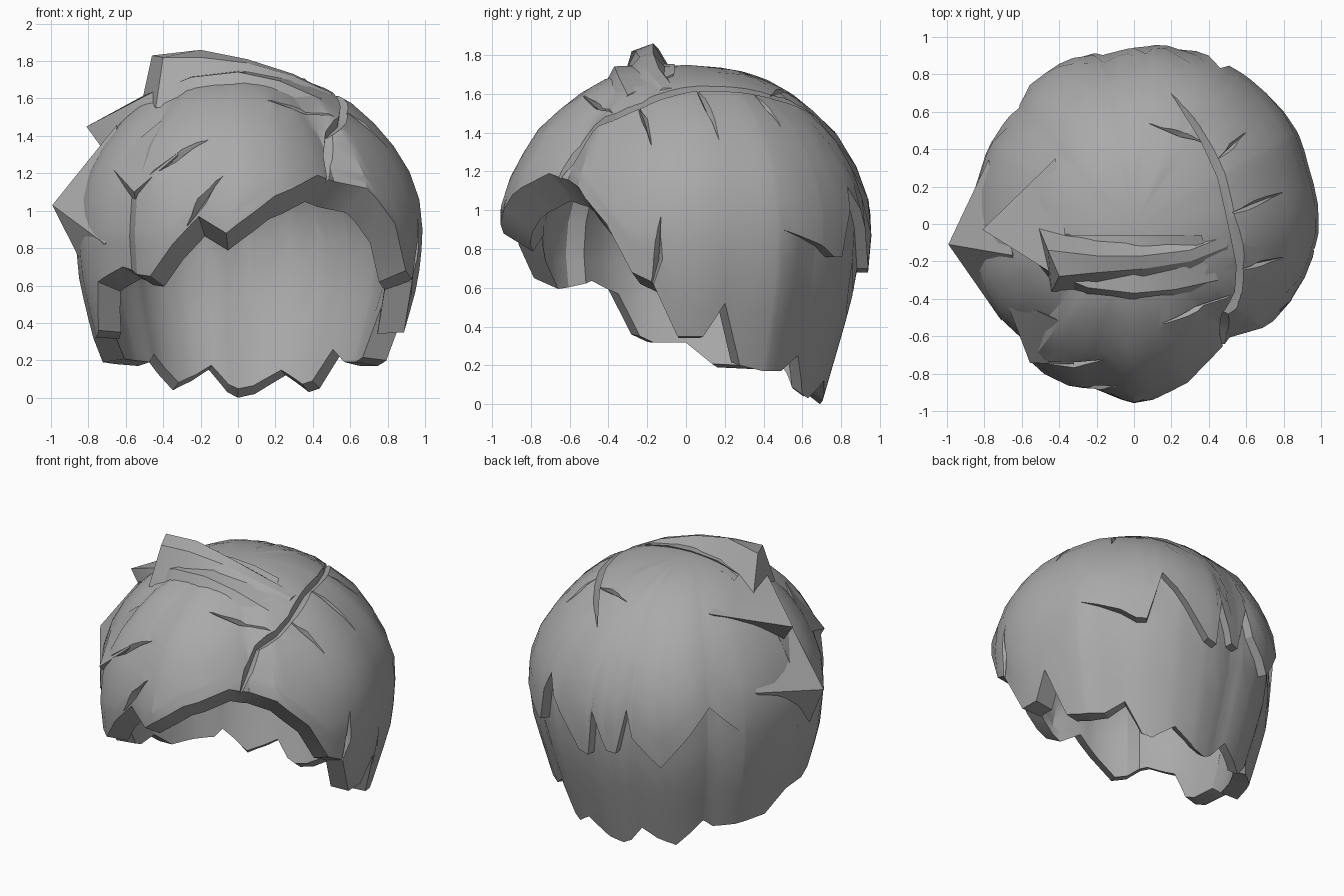
import bpy, bmesh
from math import sin, cos, radians, degrees, atan2, hypot
from mathutils import Vector

cube = bpy.data.objects.get("Cube")
if cube:
    bpy.data.objects.remove(cube, do_unlink=True)

grey = bpy.data.materials.new("hair_grey")
grey.use_nodes = True
colour = (0.4, 0.4, 0.4, 1)
grey.diffuse_color = colour
grey.node_tree.nodes["Principled BSDF"].inputs["Base Color"].default_value = colour

# Head outline from crown to nape: (radius, height)
OUTLINE = [(0, 1.75), (.25, 1.73), (.42, 1.68), (.6, 1.58), (.79, 1.41), (.92, 1.2), (.98, 1.02),
           (.985, .85), (.96, .62), (.9, .4), (.84, .2), (.78, 0)]

# Fullness of the hair around the head: (angle, factor), angle 0 = left side, 90 = back
FULLNESS = [(-180, .96), (-160, .97), (-148, .955), (-134, .92), (-127, 1), (-115, 1), (-103, .96),
            (-90, 1.015), (-72, .98), (-58, .91), (-51, .87), (-40, .95), (-26, .96), (0, 1.01), (18, 1),
            (30, 1.03), (67, 1.04), (81, 1.025), (97, .98), (112, 1.01), (128, 1), (138, .96), (180, .96)]

# Lower edge of the hair: (angle, height)
LOWER_EDGE = [(-180, .32), (-166, .32), (-160, .36), (-152, .62), (-138, .7), (-128, .66), (-122, .65),
              (-113, .82), (-104, .97), (-94, .88), (-78, 1.08), (-60, 1.19), (-55, 1.17), (-40, 1.12),
              (-27, .93), (-18, .68), (-11, .63), (-3, .35), (6, .35), (13, .52), (20, .2), (29, .17),
              (38, .17), (47, .25), (55, .05), (60, .03), (71, .12), (83, .02), (90, 0), (95, .03),
              (103, .15), (111, .09), (121, .04), (135, .22), (140, .17), (152, .18), (168, .19), (180, .32)]

# Jagged step where the top layer ends over the back, and how deep the step is
BACK_EDGE = [(31, .9), (46, .82), (52, .76), (56, .76), (62, 1.12), (80, .7), (84, .68),
             (86, 1), (92, .74), (96, .73), (101, 1.05), (104, .87), (116, .68), (136, 1.08), (151, .86)]
STEP_DEPTH = [(31, 0), (46, .06), (136, .06), (151, 0)]


def interp(table, x):
    for (a, u), (b, v) in zip(table, table[1:]):
        if a <= x <= b:
            return u + (v - u) * (x - a) / (b - a)
    return table[0][1] if x < table[0][0] else table[-1][1]


HEIGHT_TO_RADIUS = [(z, r) for r, z in reversed(OUTLINE)]


def place(angle, radius, z):
    angle = (angle + 180) % 360 - 180
    radius *= interp(FULLNESS, angle)
    c, s = cos(radians(angle)), sin(radians(angle))
    return Vector((radius * c * (1 if c > 0 else .92), radius * s * .96, z))


def side(angle, z, out=0):
    """Point on the hair surface at a given angle and height."""
    return place(angle, interp(HEIGHT_TO_RADIUS, z) + out, z)


def above(x, y, out=0):
    """Point on the crown over a given plan position."""
    u, v = x / (1 if x > 0 else .92), y / .96
    r = hypot(u, v) / interp(FULLNESS, degrees(atan2(v, u)))
    return Vector((x, y, interp(OUTLINE[:7], r) + out))


def make(name, verts, faces):
    mesh = bpy.data.meshes.new(name)
    mesh.from_pydata([tuple(v) for v in verts], [], faces)
    bm = bmesh.new()
    bm.from_mesh(mesh)
    bmesh.ops.remove_doubles(bm, verts=bm.verts, dist=.0005)
    bmesh.ops.recalc_face_normals(bm, faces=bm.faces)
    bm.to_mesh(mesh)
    bm.free()
    mesh.materials.append(grey)
    obj = bpy.data.objects.new(name, mesh)
    bpy.context.collection.objects.link(obj)
    return obj


def loft(name, sections):
    """Solid joining equal-sized cross-sections, capped at both ends."""
    n, verts = len(sections[0]), [p for s in sections for p in s]
    faces = [tuple(range(n)), tuple(range(len(verts) - n, len(verts)))]
    for i in range(0, len(verts) - n, n):
        for u in range(n):
            v = (u + 1) % n
            faces.append((i + u, i + v, i + v + n, i + u + n))
    return make(name, verts, faces)


def smooth(obj):
    bpy.ops.object.select_all(action='DESELECT')
    obj.select_set(True)
    bpy.context.view_layer.objects.active = obj
    bpy.ops.object.shade_smooth_by_angle(angle=radians(28))


def hair_shell(name, thickness, upper=9, lower=5):
    """Hollow cap with a jagged hem and a stepped layer over the back."""
    angles = sorted({a for a, z in LOWER_EDGE + BACK_EDGE})[:-1]
    for a in [f[0] for f in FULLNESS] + list(range(-180, 180, 12)):
        if min(abs(a - b) for b in angles) > 3:
            angles.append(a)
    angles.sort()
    n, lengths = len(angles), [0]
    for p, q in zip(OUTLINE, OUTLINE[1:]):
        lengths.append(lengths[-1] + hypot(q[0] - p[0], q[1] - p[1]))
    radius_at = [(l, p[0]) for l, p in zip(lengths, OUTLINE)]
    height_at = [(l, p[1]) for l, p in zip(lengths, OUTLINE)]
    length_at = [(p[1], l) for l, p in reversed(list(zip(lengths, OUTLINE)))]

    # Distance down the outline and inset, row by row
    rows = [(i / upper, 0, 0) for i in range(1, upper + 1)]
    rows += [(1, i / lower, 1) for i in range(lower + 1)]
    outer, inner, centre = [], [], Vector((0, 0, .3))
    for top, below, inset in rows:
        for a in angles:
            hem = interp(LOWER_EDGE, a)
            edge = interp(length_at, max(interp(BACK_EDGE, a), hem + .1))
            l = edge * top + (interp(length_at, hem) - edge) * below
            r, z = interp(radius_at, l), interp(height_at, l)
            outer.append(place(a, r - inset * interp(STEP_DEPTH, a), z))
            inner.append(centre + (place(a, r, z) - centre) * (1 - thickness))
    crown = Vector((0, 0, OUTLINE[0][1]))
    count = len(outer)
    verts = outer + inner + [crown, centre + (crown - centre) * (1 - thickness)]
    faces, last = [], count - n
    for j in range(n):
        k = (j + 1) % n
        for base, pole in ((0, 2 * count), (count, 2 * count + 1)):
            faces.append((pole, base + j, base + k))
            for t in range(base, base + last, n):
                faces.append((t + j, t + n + j, t + n + k, t + k))
        faces.append((last + j, last + count + j, last + count + k, last + k))
    return make(name, verts, faces)


def groove(obj, path, width, depth):
    """Cut a tapering V-shaped crease along surface points."""
    sections, centre = [], Vector((0, 0, .7))
    for i, p in enumerate(path):
        along = (path[min(i + 1, len(path) - 1)] - path[max(i - 1, 0)]).normalized()
        out = (p - centre).normalized()
        across = along.cross(out).normalized()
        taper = .2 if i in (0, len(path) - 1) else 1
        lift = out * .04
        sections.append([p + lift + across * width * taper, p + lift - across * width * taper,
                         p - out * depth * taper])
    cutter = loft("crease_cutter", sections)
    cutter.hide_render = True
    mod = obj.modifiers.new("crease", 'BOOLEAN')
    mod.object, mod.operation, mod.solver = cutter, 'DIFFERENCE', 'EXACT'
    graph = bpy.context.evaluated_depsgraph_get()
    mesh = bpy.data.meshes.new_from_object(obj.evaluated_get(graph))
    obj.modifiers.clear()
    obj.data = mesh
    bpy.data.objects.remove(cutter, do_unlink=True)


def lock(name, left, root, right, tip, under):
    """Pointed tuft lifting off the surface toward its tip."""
    middle = (left + right + root) / 3 * .85
    smooth(make(name, [left, root, right, tip, under, middle],
                [(0, 1, 3), (1, 2, 3), (0, 3, 4), (3, 2, 4), (1, 0, 5), (2, 1, 5), (4, 2, 5), (0, 4, 5)]))


hair = hair_shell("hair_shell", .16)

# Parting with short side creases
groove(hair, [above(x, y) for x, y in
              [(.2, .7), (.38, .45), (.47, .25), (.52, .03), (.57, -.22), (.56, -.36)]]
       + [side(-46, 1.42), side(-51, 1.28), side(-56, 1.13)], .045, .05)
for start, end in [((.5, .05), (.8, .17)), ((.55, -.25), (.8, -.18)), ((.45, .35), (.6, .49)),
                   ((.42, .42), (.08, .54)), ((.52, -.38), (.15, -.53))]:
    mid = ((start[0] + end[0]) / 2, (start[1] + end[1]) / 2)
    groove(hair, [above(*start), above(*mid), above(*end)], .04, .03)

# Creases rising from the lower edge and at the temple
for points in [[(-108, .92), (-103, 1.05), (-95, 1.2)], [(-12, .58), (-9, .75), (-8, .97)],
               [(-126, 1.17), (-115, 1.28), (-103, 1.38)]]:
    groove(hair, [side(*p) for p in points], .05, .04)
smooth(hair)

# Swept ridge across the crown: front foot, front crest, back crest, back foot
smooth(loft("swept_ridge", [
    [(-.44, -.36, 1.55), (-.4, -.28, 1.82), (-.46, -.14, 1.83), (-.51, -.02, 1.6)],
    [(-.2, -.38, 1.58), (-.2, -.26, 1.82), (-.2, -.17, 1.86), (-.2, -.04, 1.66)],
    [(.05, -.4, 1.6), (.05, -.24, 1.79), (.05, -.17, 1.81), (.05, -.06, 1.68)],
    [(.3, -.36, 1.58), (.3, -.2, 1.72), (.3, -.14, 1.73), (.3, -.04, 1.66)],
    [(.5, -.2, 1.57), (.5, -.12, 1.63), (.5, -.06, 1.63), (.5, 0, 1.58)]]))

# Broad lock below the ridge: foot, crest, rear, buried base
smooth(loft("upper_lock", [
    [side(183, 1.33, -.02), (-.81, -.03, 1.45), above(-.42, .35, .01), above(-.5, .1, -.1)]]
    + [[above(x, y - .06, -.04), above(x, y, h), above(x * .8, -.06, .01), above(x * .8, -.12, -.1)]
       for x, y, h in [(-.46, -.25, .045), (-.25, -.34, .05), (0, -.37, .05), (.22, -.35, .04),
                       (.45, -.3, 0)]]))

# Tufts along the right side
lock("side_tuft", side(157, 1.12, .01), side(-166, 1.46, .015), side(-145, .82, .01),
     side(-174, 1.03, .15), side(-170, .75))
lock("temple_tuft", side(-114, 1.3), side(-130, 1.48, .01), side(-152, 1.25),
     side(-128, 1.1, .04), side(-130, 1.04, -.02))
